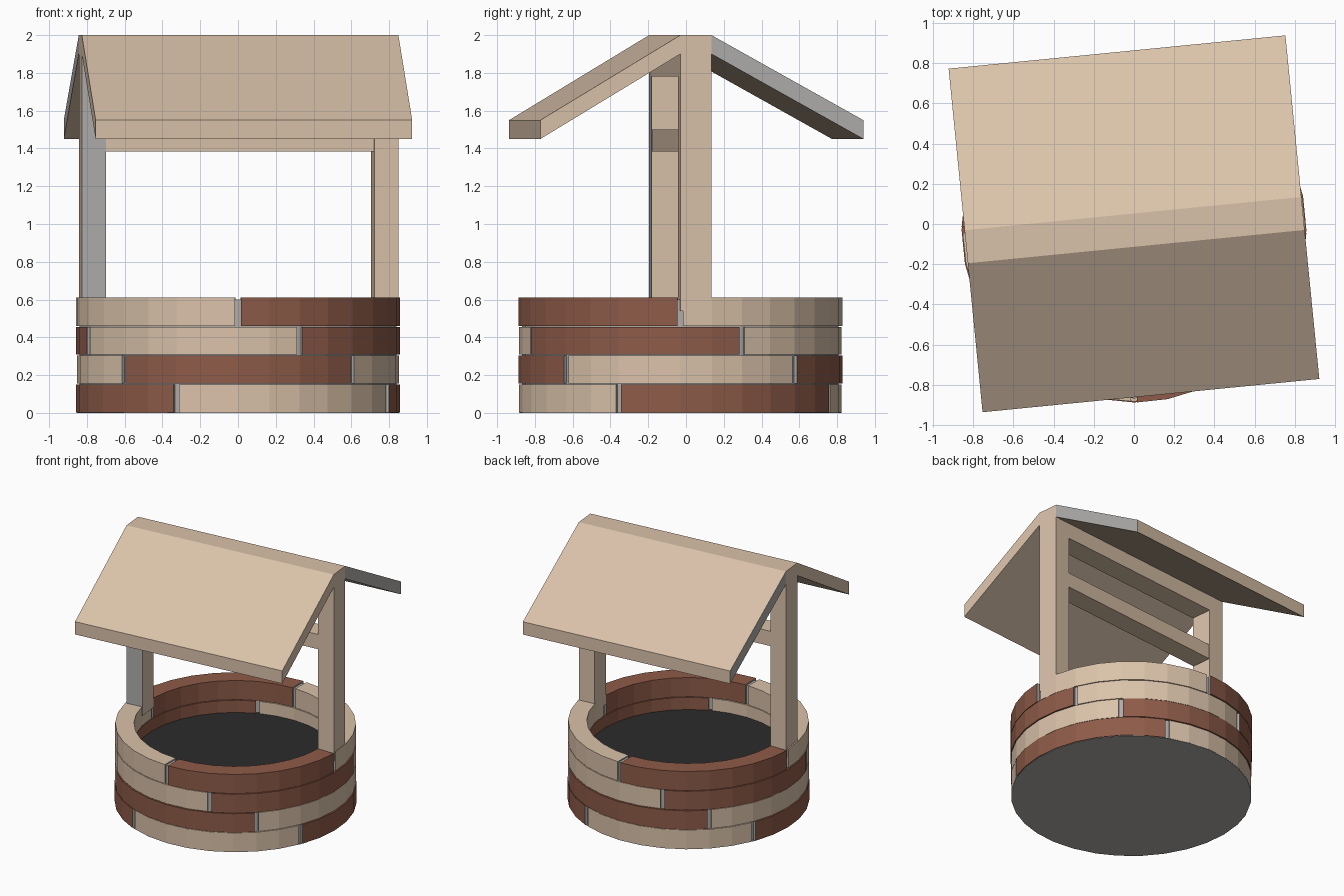
import bpy, bmesh, math
from mathutils import Matrix

if "Cube" in bpy.data.objects:
    bpy.data.objects.remove(bpy.data.objects["Cube"])


def material(name, rgb):
    m = bpy.data.materials.new(name)
    m.diffuse_color = (*rgb, 1)
    m.use_nodes = True
    m.node_tree.nodes["Principled BSDF"].inputs["Base Color"].default_value = m.diffuse_color
    return m


TAN = material("tan", (0.70, 0.54, 0.40))
RED = material("brick red", (0.27, 0.105, 0.066))
GREY = material("mortar grey", (0.43, 0.42, 0.41))
DARK = material("dark water", (0.025, 0.025, 0.025))

CY = -0.03                      # centre of the well ring
YAW = math.radians(5.64)        # the roof frame is turned a little
TURN = Matrix.Rotation(YAW, 4, 'Z')


def finish(name, bm, mats, matrix=None, rule=None):
    bmesh.ops.recalc_face_normals(bm, faces=bm.faces)
    if rule:
        for f in bm.faces:
            f.material_index = rule(f)
    if matrix:
        bm.transform(matrix)
    me = bpy.data.meshes.new(name)
    bm.to_mesh(me)
    bm.free()
    for m in mats:
        me.materials.append(m)
    ob = bpy.data.objects.new(name, me)
    bpy.context.collection.objects.link(ob)
    return ob


def prism(name, profile, x0, x1, mats, rule=None):
    """Extrude a (y, z) profile along x, then turn it with the roof frame."""
    bm = bmesh.new()
    a = [bm.verts.new((x0, y, z)) for y, z in profile]
    b = [bm.verts.new((x1, y, z)) for y, z in profile]
    bm.faces.new(a)
    bm.faces.new(b)
    n = len(profile)
    for i in range(n):
        j = (i + 1) % n
        bm.faces.new((a[i], a[j], b[j], b[i]))
    return finish(name, bm, mats, TURN, rule)


def rect(y0, y1, z0, z1):
    return [(y0, z0), (y1, z0), (y1, z1), (y0, z1)]


def arc(name, angles, r0, r1, z0, z1, mats, closed=False):
    """Curved block; its end faces take the second material."""
    bm = bmesh.new()
    rings = []
    for d in angles:
        c, s = math.cos(math.radians(d)), math.sin(math.radians(d))
        rings.append([bm.verts.new((r * c, CY + r * s, z))
                      for r, z in ((r0, z0), (r1, z0), (r1, z1), (r0, z1))])
    pairs = list(zip(rings, rings[1:]))
    if closed:
        pairs.append((rings[-1], rings[0]))
    for a, b in pairs:
        for i in range(4):
            j = (i + 1) % 4
            bm.faces.new((a[i], a[j], b[j], b[i]))
    if not closed:
        for r in (rings[0], rings[-1]):
            bm.faces.new(r).material_index = 1
    return finish(name, bm, mats)


def disc(name, r, z0, z1, mat):
    bm = bmesh.new()
    bmesh.ops.create_cone(bm, cap_ends=True, segments=32, radius1=r, radius2=r, depth=z1 - z0)
    # first corner on the x axis, matching the bricks
    first = min(math.atan2(v.co.y, v.co.x) % math.radians(11.25) for v in bm.verts)
    m = Matrix.Translation((0, CY, (z0 + z1) / 2)) @ Matrix.Rotation(-first, 4, 'Z')
    return finish(name, bm, [mat], m)


# Brick courses: four quarter bricks each, alternating tan and red
H = 0.1525
for course, start in enumerate((-112.5, -45, -157.5, -180)):
    z0 = course * H + 0.003
    z1 = (course + 1) * H - (0 if course == 3 else 0.002)
    for q in range(4):
        s = start + 90 * q
        angles = [s + 1.0] + [s + 11.25 * k for k in range(1, 8)] + [s + 89.0]
        mat = RED if q % 2 else TAN
        arc(f"brick_{course}_{q}", angles, 0.72, 0.858 if q % 2 else 0.853, z0, z1, [mat, GREY])

# Mortar core, base and dark floor
arc("mortar_core", [11.25 * k for k in range(32)], 0.735, 0.838, 0.002, 0.6, [GREY], True)
disc("well_base", 0.852, 0, 0.003, GREY)
disc("well_floor", 0.737, 0.33, 0.36, DARK)

# Posts and cross beams
Y0, Y1 = -0.113, 0.052
prism("left_post", rect(Y0, Y1, 0.54, 2), -0.842, -0.714, [TAN, GREY],
      lambda f: 1 if f.normal.y < -0.9 else 0)
prism("right_post", rect(Y0, Y1, 0.54, 2), 0.714, 0.842, [TAN])
prism("ridge_beam", rect(Y0, Y1, 1.78, 2), -0.714, 0.714, [TAN])
prism("cross_beam", rect(Y0 + 0.005, Y1 - 0.005, 1.385, 1.5), -0.714, 0.714, [TAN])

# Sloping roof halves; the back one has grey gable edges
for name, y, eave, edge in (("front_roof", Y0, -0.858, TAN), ("back_roof", Y1, 0.86, GREY)):
    prism(name, [(y, 1.9), (eave, 1.45), (eave, 1.55), (y, 2)], -0.842, 0.842, [TAN, edge],
          lambda f: 1 if abs(f.normal.x) > 0.9 else 0)
